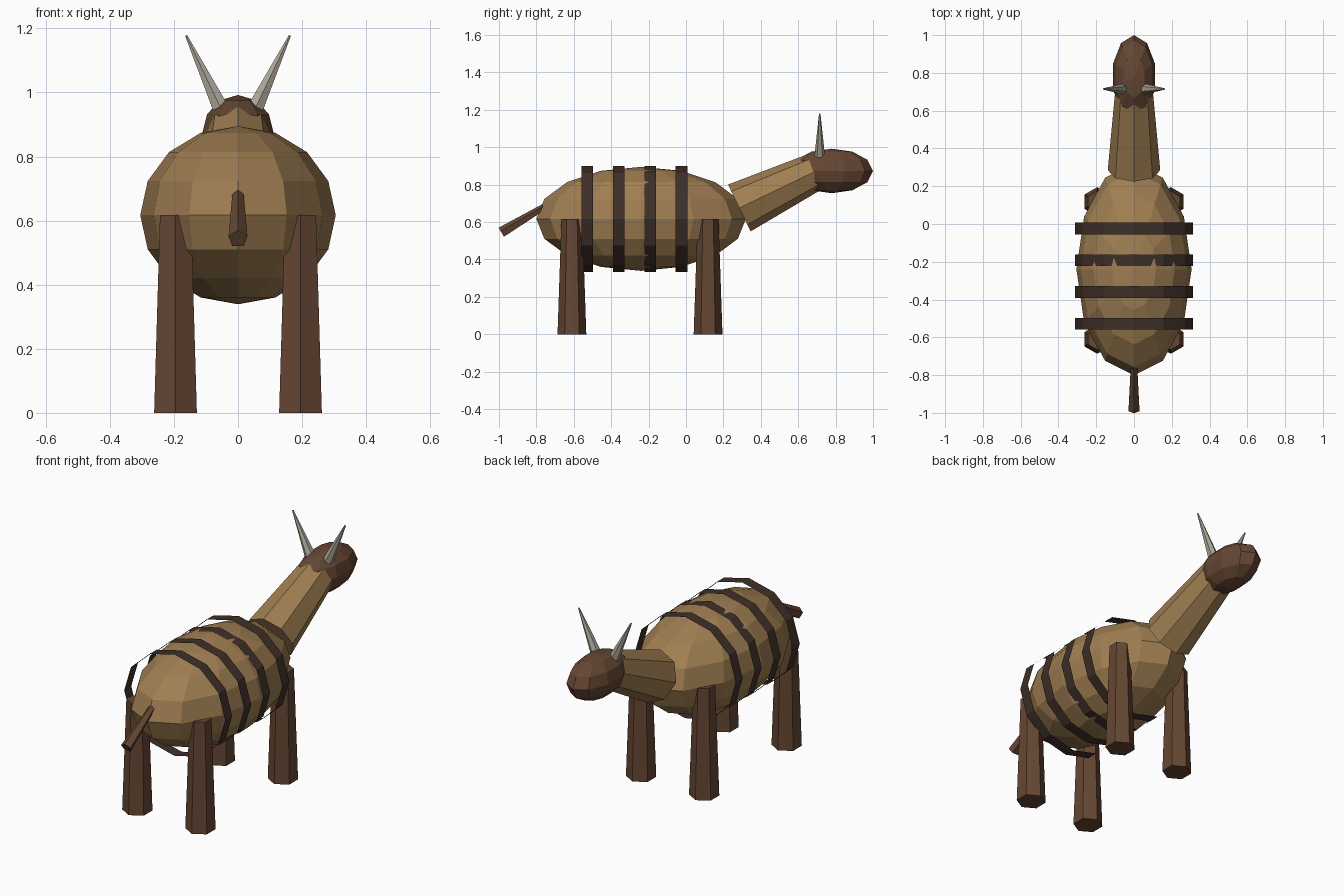
import bpy, bmesh
from math import sin, cos, pi, radians
from mathutils import Vector, Matrix

if "Cube" in bpy.data.objects:
    bpy.data.objects.remove(bpy.data.objects["Cube"])


def material(name, rgb):
    m = bpy.data.materials.new(name)
    m.diffuse_color = (*rgb, 1)
    m.use_nodes = True
    m.node_tree.nodes["Principled BSDF"].inputs["Base Color"].default_value = m.diffuse_color
    return m


TAN = material("tan_hide", (0.35, 0.21, 0.085))
BROWN = material("brown_hide", (0.13, 0.062, 0.033))
DARK = material("dark_stripe", (0.05, 0.028, 0.021))
HORN = material("horn_grey", (0.42, 0.39, 0.32))


def loft(name, profile, sides, matrix, mat, caps=True):
    """Faceted lathe round local z; profile is (z, radius), zero radius makes a pole."""
    bm = bmesh.new()
    rings = []
    for z, r in profile:
        n = sides if r > 1e-5 else 1
        rings.append([bm.verts.new((r * cos(pi / 2 + 2 * pi * i / sides),
                                    r * sin(pi / 2 + 2 * pi * i / sides), z)) for i in range(n)])
    for a, b in zip(rings, rings[1:]):
        for i in range(sides):
            j = (i + 1) % sides
            quad = [a[i % len(a)], a[j % len(a)], b[j % len(b)], b[i % len(b)]]
            bm.faces.new(list(dict.fromkeys(quad)))
    if caps:
        for ring in (rings[0][::-1], rings[-1]):
            if len(ring) > 2:
                bm.faces.new(ring)
    bm.transform(matrix)
    me = bpy.data.meshes.new(name)
    bm.to_mesh(me)
    bm.free()
    me.materials.append(mat)
    ob = bpy.data.objects.new(name, me)
    bpy.context.collection.objects.link(ob)
    return ob


def ellipsoid(name, centre, radii, sides, rings, mat):
    lats = [-pi / 2 + pi * k / rings for k in range(rings + 1)]
    profile = [(sin(t), cos(t)) for t in lats]
    return loft(name, profile, sides,
                Matrix.Translation(centre) @ Matrix.Diagonal((*radii, 1)), mat)


def taper(name, a, b, ra, rb, sides, mat):
    a, b = Vector(a), Vector(b)
    turn = Vector((0, 0, 1)).rotation_difference(b - a).to_matrix().to_4x4()
    return loft(name, [(0, ra), ((b - a).length, rb)], sides,
                Matrix.Translation(a) @ turn, mat)


# Body, neck, head and tail
ellipsoid("body", (0, -0.24, 0.617), (0.305, 0.56, 0.278), 12, 8, TAN)
taper("neck", (0, 0.285, 0.675), (0, 0.70, 0.875), 0.139, 0.10, 8, TAN)
ellipsoid("head", (0, 0.78, 0.873), (0.117, 0.22, 0.119), 10, 6, BROWN)
taper("tail", (0, -0.75, 0.685), (0, -0.986, 0.543), 0.018, 0.031, 5, BROWN)

# Legs and horns, left and right
for side, s in (("left", -1), ("right", 1)):
    for end, y in (("front", 0.118), ("back", -0.61)):
        taper(f"{end}_{side}_leg", (s * 0.195, y, 0), (s * 0.195, y, 0.617),
              0.077, 0.056, 6, BROWN)
    taper(f"{side}_horn", (s * 0.056, 0.715, 0.955), (s * 0.162, 0.715, 1.178),
          0.028, 0.004, 6, HORN)

# Open hoops around the body
for k in range(4):
    place = (Matrix.Translation((0, -0.528 + k * 0.168, 0.617))
             @ Matrix.Diagonal((0.312, 1, 0.283, 1)) @ Matrix.Rotation(radians(-90), 4, 'X'))
    loft(f"stripe_{k + 1}", [(-0.031, 1), (0.031, 1)], 12, place, DARK, caps=False)
